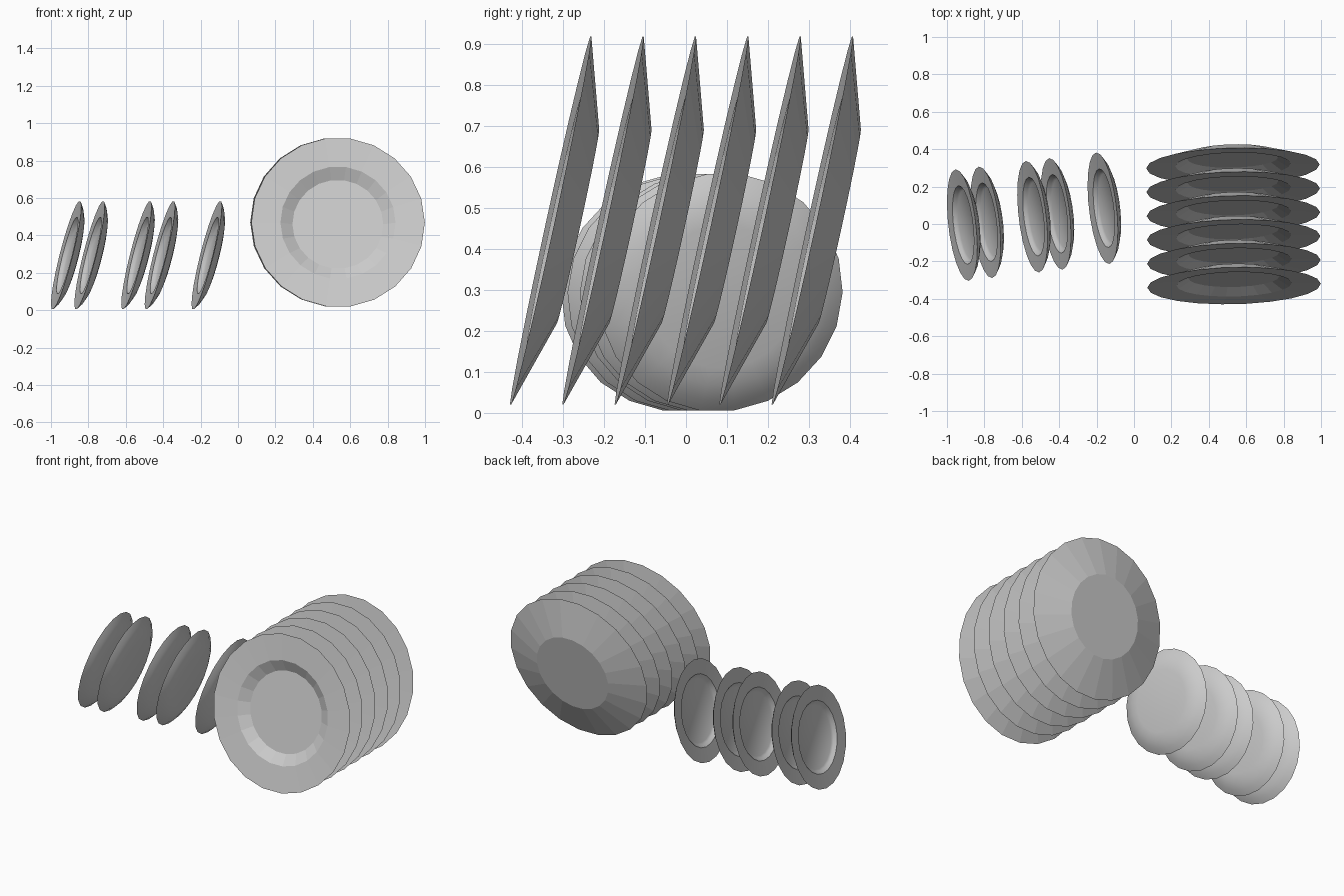
import bpy, bmesh
from math import sin, cos, pi, radians
from mathutils import Matrix, Vector

if "Cube" in bpy.data.objects:
    bpy.data.objects.remove(bpy.data.objects["Cube"])

SIDES = 22


def plate_mesh(name, profile, smooth):
    """Revolve (radius, height) points into a closed plate whose face looks up +z."""
    bm = bmesh.new()
    rings = [[bm.verts.new((r * cos(2 * pi * i / SIDES), r * sin(2 * pi * i / SIDES), h))
              for i in range(SIDES)] for r, h in profile]
    for a, b in zip(rings, rings[1:]):
        for i in range(SIDES):
            j = (i + 1) % SIDES
            bm.faces.new((a[i], a[j], b[j], b[i]))
    bm.faces.new(rings[0])
    bm.faces.new(rings[-1])
    bmesh.ops.recalc_face_normals(bm, faces=bm.faces)
    mesh = bpy.data.meshes.new(name)
    bm.to_mesh(mesh)
    bm.free()
    if smooth:
        mesh.shade_smooth()
        mesh.set_sharp_from_angle(angle=radians(40))
    return mesh


def rack(name, mesh, first, step, slots, tilt, yaw):
    """Stand plates on edge, leaning back, one per slot."""
    turn = Matrix.Rotation(radians(yaw), 4, 'Z') @ Matrix.Rotation(radians(90 - tilt), 4, 'X')
    for n, slot in enumerate(slots, 1):
        ob = bpy.data.objects.new(f"{name}_{n}", mesh)
        ob.matrix_world = Matrix.Translation(Vector(first) + Vector(step) * slot) @ turn
        bpy.context.collection.objects.link(ob)


# Dinner plates: floor, well, flat rim, conical back, foot
dinner = plate_mesh("dinner_plate", [(0.243, -0.046), (0.308, -0.008), (0.464, 0),
                                     (0.243, -0.068)], False)
rack("dinner_plate", dinner, (0.535, -0.33, 0.469), (-0.0012, 0.1276, 0), range(6), 12.3, 1.3)

# Side plates: smaller, softer back, with gaps in the row
side = plate_mesh("side_plate", [(0.185, -0.030), (0.197, -0.022), (0.212, -0.006), (0.30, 0),
                                 (0.268, -0.022), (0.225, -0.039), (0.18, -0.047)], True)
rack("side_plate", side, (-0.919, -0.006, 0.294), (0.1253, 0.015, 0), (0, 1, 3, 4, 6), 14.2, -83.2)
